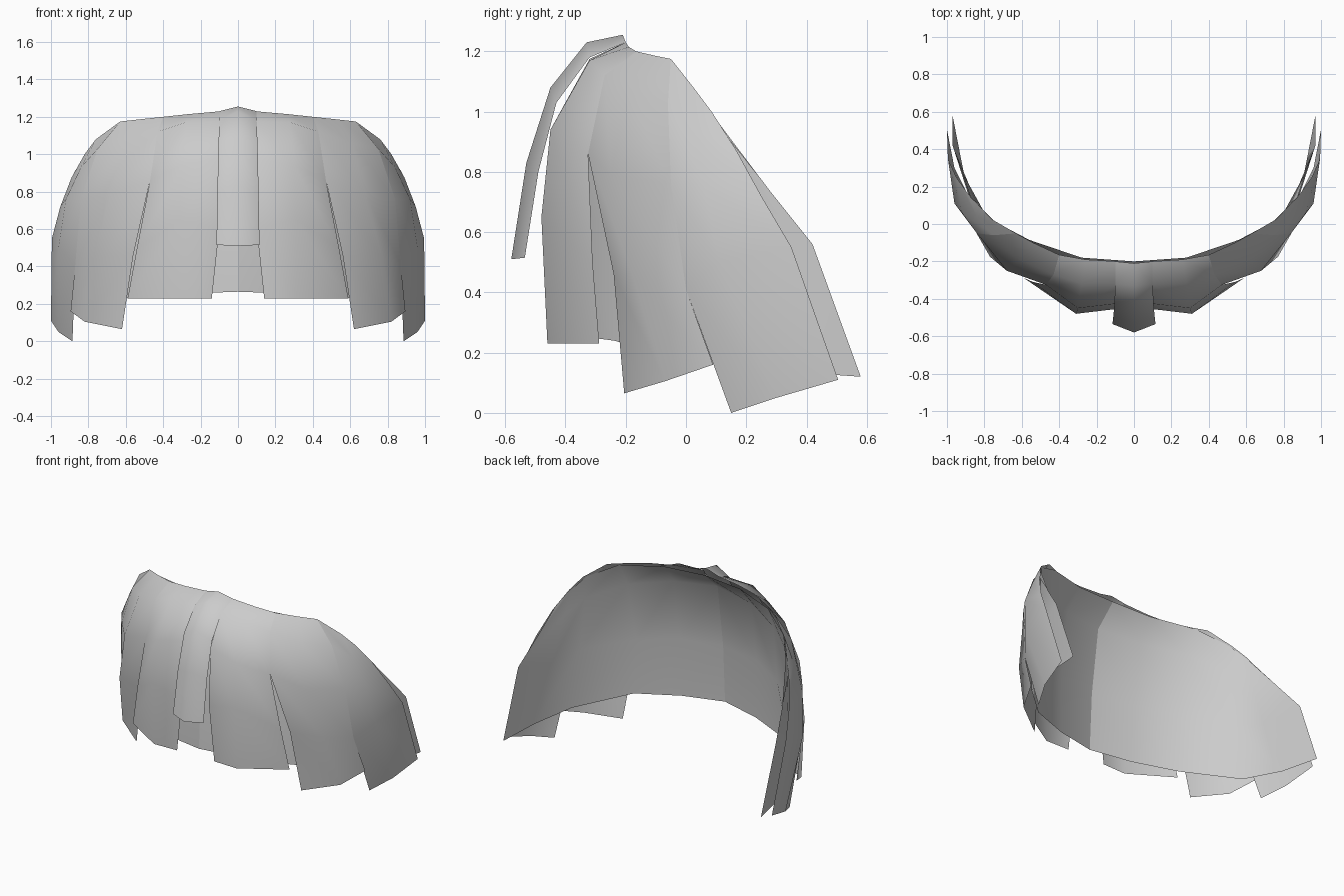
import bpy


def sheet(name, columns, merge=True):
    """Skin neighbouring top-to-bottom columns of points, mirrored across x = 0."""
    rows = len(columns[0])
    verts = [p for col in columns for p in col]
    faces = []
    for c in range(len(columns) - 1):
        for r in range(rows - 1):
            a, b = c * rows + r, (c + 1) * rows + r
            faces.append((a, a + 1, b + 1, b))
    mesh = bpy.data.meshes.new(name)
    mesh.from_pydata(verts, [], faces)
    mesh.validate()
    mesh.shade_smooth()
    ob = bpy.data.objects.new(name, mesh)
    bpy.context.collection.objects.link(ob)
    mirror = ob.modifiers.new("Mirror", 'MIRROR')
    mirror.use_mirror_merge = merge
    mirror.merge_threshold = 0.0005
    return ob


# Upper parts of the two seams; the panels share these and split below them
seam_front = [(.40, -.165, 1.20), (.43, -.27, 1.12), (.47, -.325, .86)]
seam_side = [(.63, -.05, 1.175), (.75, -.06, 1.03), (.84, -.05, .76), (.87, 0, .41)]

# Raised strip down the centre of the front
sheet("centre_strip", [
    [(0, -.21, 1.255), (0, -.33, 1.23), (0, -.45, 1.08), (0, -.53, .83), (0, -.58, .51)],
    [(.10, -.20, 1.23), (.10, -.32, 1.18), (.105, -.43, 1.03), (.11, -.49, .80), (.115, -.535, .515)],
])

# Front panels either side of the strip
sheet("front_panel", [
    [(.09, -.20, 1.23), (.09, -.32, 1.175), (.09, -.425, .98), (.10, -.455, .60), (.14, -.455, .23)],
    [(.26, -.19, 1.215), (.28, -.32, 1.17), (.30, -.45, .94), (.31, -.48, .65), (.31, -.46, .23)],
    seam_front + [(.54, -.31, .50), (.59, -.288, .23)],
])

# Side panels
sheet("side_panel", [
    seam_front + [(.56, -.24, .46), (.62, -.205, .065)],
    [(.54, -.10, 1.185), (.61, -.19, 1.06), (.68, -.25, .79), (.77, -.175, .45), (.82, -.07, .105)],
    seam_side + [(.895, .09, .16)],
])

# Rear side panels
sheet("rear_panel", [
    seam_side + [(.885, .15, 0)],
    [(.76, .025, 1.08), (.84, .04, .93), (.92, .06, .76), (.96, .11, .50), (.96, .30, .05)],
    [(.82, .085, 1.0), (.89, .165, .875), (.95, .25, .72), (.995, .35, .55), (1.0, .505, .11)],
])

# Inner layer behind all the panels, creased along the middle
sheet("inner_layer", [
    [(0, -.20, 1.21), (0, -.34, 1.08), (0, -.40, .65), (0, -.42, .265)],
    [(.28, -.18, 1.20), (.29, -.285, 1.06), (.29, -.345, .65), (.28, -.355, .255)],
    [(.56, -.085, 1.175), (.55, -.155, 1.02), (.53, -.222, .62), (.56, -.24, .24)],
    [(.74, .01, 1.085), (.77, -.01, .92), (.81, -.02, .56), (.84, .03, .17)],
    [(.81, .08, 1.0), (.84, .11, .83), (.89, .17, .52), (.93, .30, .14)],
    [(.875, .145, .905), (.92, .28, .735), (.97, .42, .56), (.97, .58, .12)],
], merge=False)
